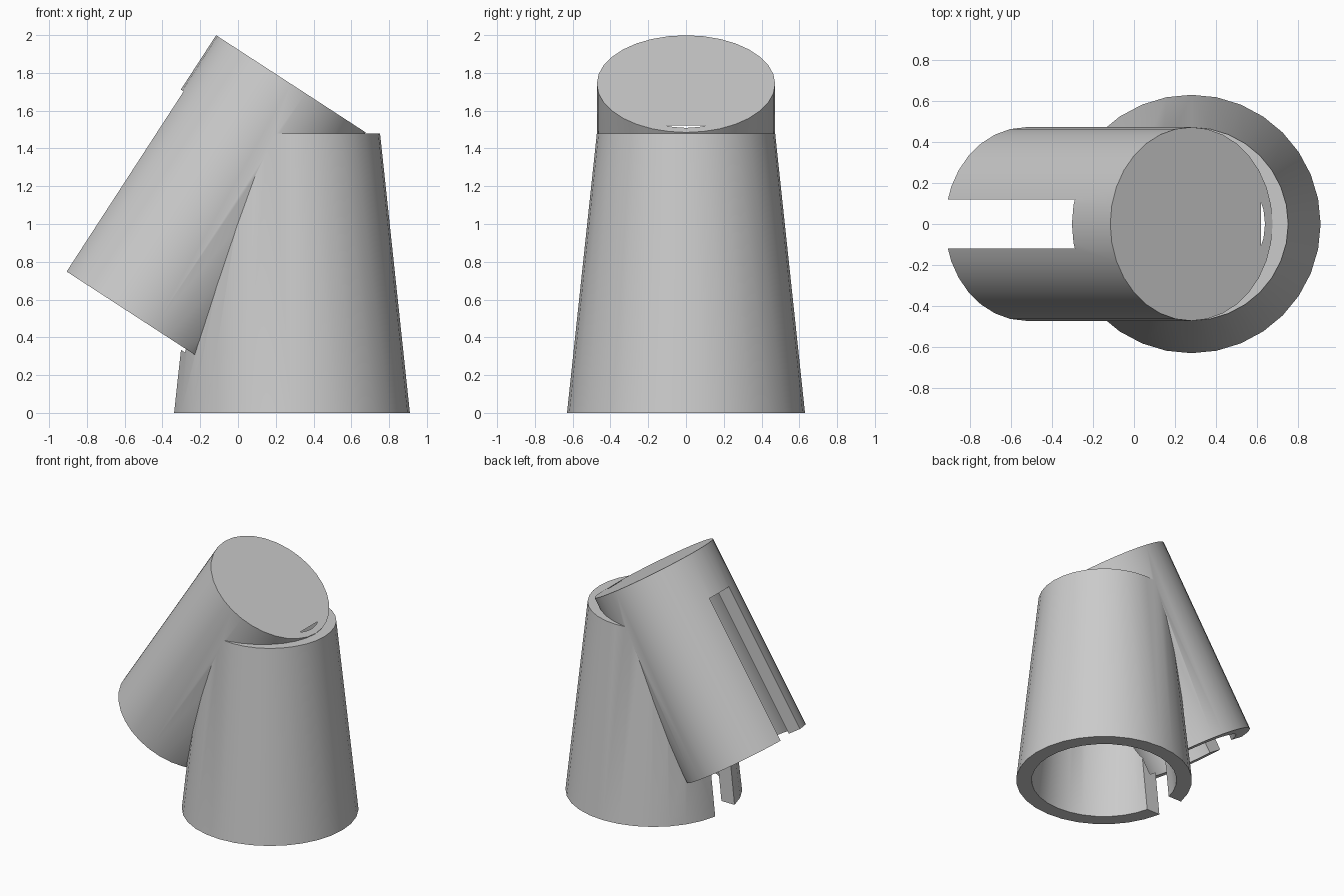
import bpy
from math import radians, sin, cos
from mathutils import Vector, Matrix

old = bpy.data.objects.get("Cube")
if old:
    bpy.data.objects.remove(old, do_unlink=True)

SIDES = 32
WALL = 0.11
HEIGHT = 1.48
R_BASE, R_TOP = 0.63, 0.472
TILT = radians(33)
SLOT = 0.24
SLOPE = (R_BASE - R_TOP) / HEIGHT

grey = bpy.data.materials.new("plain grey")
grey.use_nodes = True
colour = (0.6, 0.6, 0.6, 1)
grey.diffuse_color = colour
grey.node_tree.nodes["Principled BSDF"].inputs["Base Color"].default_value = colour

# Frame of the leaning tube: its origin is the centre of the open lower end
axis = Vector((sin(TILT), 0, cos(TILT)))
cap_centre = Vector((0.28, 0, 1.742))
lean = Matrix.Translation(cap_centre - axis * HEIGHT) @ Matrix.Rotation(TILT, 4, 'Y')
upright = Matrix.Translation((0.28, 0, 0))


def frustum(name, r1, r2, z1, z2, frame):
    bpy.ops.mesh.primitive_cone_add(vertices=SIDES, radius1=r1, radius2=r2, depth=z2 - z1)
    ob = bpy.context.object
    ob.name = name
    ob.data.transform(frame @ Matrix.Translation((0, 0, (z1 + z2) / 2)))
    return ob


def box(name, low, high, frame):
    bpy.ops.mesh.primitive_cube_add(size=1)
    ob = bpy.context.object
    ob.name = name
    low, high = Vector(low), Vector(high)
    ob.data.transform(frame @ Matrix.Translation((low + high) / 2)
                      @ Matrix.Diagonal((*(high - low), 1)))
    return ob


def combine(target, other, operation):
    mod = target.modifiers.new(other.name, 'BOOLEAN')
    mod.operation = operation
    mod.solver = 'EXACT'
    mod.object = other
    bpy.context.view_layer.objects.active = target
    bpy.ops.object.modifier_apply(modifier=mod.name)
    bpy.data.objects.remove(other, do_unlink=True)


# Solid outer shapes: tapered stand and leaning capped tube
body = frustum("tapered_stand_with_leaning_tube", R_BASE, R_TOP, 0, HEIGHT, upright)
tube = frustum("leaning_tube", R_TOP, R_TOP, 0, HEIGHT, lean)
combine(body, tube, 'UNION')

# Bores: the stand's breaks through the cap's lower edge, the tube's stops below the cap
low, high = -0.04, 1.522
r_in = R_BASE - WALL
cutters = [
    frustum("stand_bore", r_in - SLOPE * low, r_in - SLOPE * high, low, high, upright),
    frustum("tube_bore", R_TOP - WALL, R_TOP - WALL, -0.018, HEIGHT - WALL, lean),
    # Slots on the left-leaning side of the tube and the foot of the stand
    box("tube_slot", (-0.7, -SLOT / 2, -0.1), (-0.2, SLOT / 2, 1.137), lean),
    box("stand_slot", (-0.75, -SLOT / 2, -0.1), (-0.4, SLOT / 2, 0.4), upright),
]
for cutter in cutters:
    combine(body, cutter, 'DIFFERENCE')

# Finish: one colour, smooth walls with crisp rims
body.data.materials.clear()
body.data.materials.append(grey)
bpy.ops.object.select_all(action='DESELECT')
body.select_set(True)
bpy.context.view_layer.objects.active = body
bpy.ops.object.shade_smooth_by_angle(angle=radians(30))
